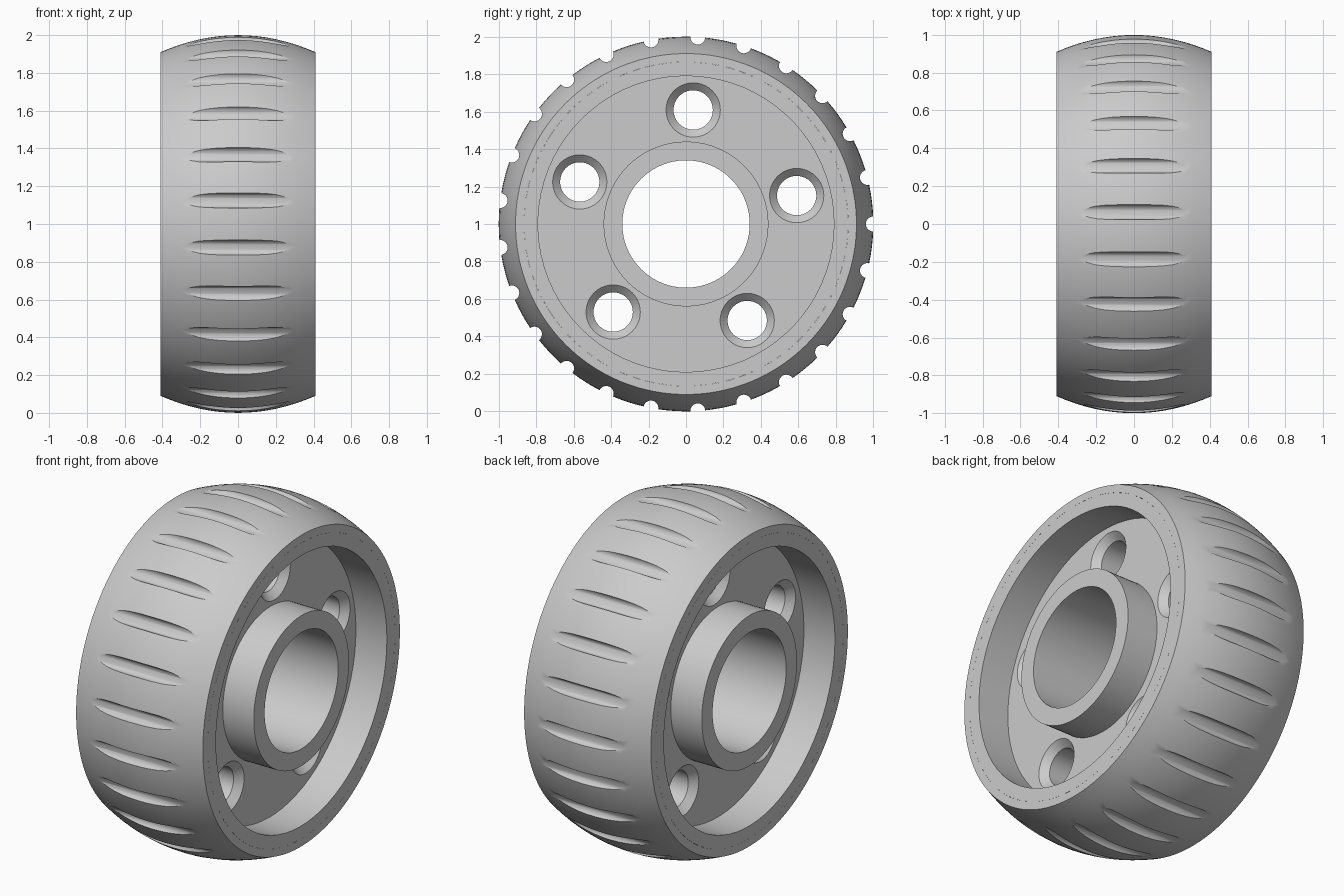
import bpy, bmesh
from math import cos, sin, pi, radians

cube = bpy.data.objects.get("Cube")
if cube:
    bpy.data.objects.remove(cube, do_unlink=True)

HALF = 0.41          # half width of the wheel
WEB = 0.21           # half thickness of the disc between hub and rim
START = radians(14.4)

grey = bpy.data.materials.new("light grey")
grey.use_nodes = True
colour = (0.6, 0.6, 0.6, 1)
grey.diffuse_color = colour
grey.node_tree.nodes["Principled BSDF"].inputs["Base Color"].default_value = colour


def lathe(bm, profile, sides, y=0, z=1):
    """Revolve a closed (x, radius) profile round an axis along x."""
    rings = []
    for i in range(sides):
        a = 2 * pi * i / sides
        rings.append([bm.verts.new((x, y + r * cos(a), z + r * sin(a))) for x, r in profile])
    n = len(profile)
    for i, ring in enumerate(rings):
        nxt = rings[(i + 1) % sides]
        for j in range(n):
            k = (j + 1) % n
            if profile[j][1] or profile[k][1]:
                bm.faces.new((ring[j], ring[k], nxt[k], nxt[j]))


def finish(name, bm):
    bmesh.ops.remove_doubles(bm, verts=bm.verts, dist=1e-5)
    bmesh.ops.recalc_face_normals(bm, faces=bm.faces)
    mesh = bpy.data.meshes.new(name)
    bm.to_mesh(mesh)
    bm.free()
    mesh.materials.append(grey)
    obj = bpy.data.objects.new(name, mesh)
    bpy.context.collection.objects.link(obj)
    return obj


def ring_cutter(name, profile, sides, count, radius):
    """Copies of one lathed shape, spaced evenly round the axle."""
    bm = bmesh.new()
    for i in range(count):
        a = START + 2 * pi * i / count
        lathe(bm, profile, sides, radius * cos(a), 1 + radius * sin(a))
    cutter = finish(name, bm)
    cutter.hide_render = True
    return cutter


def cut(obj, cutter):
    mod = obj.modifiers.new("cut", 'BOOLEAN')
    mod.operation = 'DIFFERENCE'
    mod.solver = 'EXACT'
    mod.object = cutter
    dg = bpy.context.evaluated_depsgraph_get()
    mesh = bpy.data.meshes.new_from_object(obj.evaluated_get(dg))
    obj.modifiers.clear()
    obj.data = mesh
    bpy.data.objects.remove(cutter, do_unlink=True)


def smooth(obj, angle):
    bpy.ops.object.select_all(action='DESELECT')
    obj.select_set(True)
    bpy.context.view_layer.objects.active = obj
    bpy.ops.object.shade_smooth_by_angle(angle=radians(angle))


# Tyre with a crowned tread
steps = 16
crown = []
for i in range(steps + 1):
    t = 2 * i / steps - 1
    crown.append((HALF * t, 1 - 0.09 * t * t))
bm = bmesh.new()
lathe(bm, crown + [(HALF, 0.865), (-HALF, 0.865)], 150)
tyre = finish("tyre", bm)

# Straight round grooves across the tread, running out at the shoulders
cut(tyre, ring_cutter("groove_cutter", [(-0.35, 0), (-0.35, 0.04), (0.35, 0.04), (0.35, 0)],
                      24, 25, 1.0))
smooth(tyre, 30)

# Wheel body: rim, recessed disc and hub with a through bore
side = [(HALF, 0.34), (HALF, 0.44), (WEB, 0.44), (WEB, 0.79), (HALF, 0.79), (HALF, 0.865)]
bm = bmesh.new()
lathe(bm, side + [(-x, r) for x, r in reversed(side)], 75)
body = finish("wheel_body", bm)

# Five bolt holes, countersunk on both sides
sink = [(WEB + 0.01, 0), (WEB + 0.01, 0.155), (WEB - 0.04, 0.105)]
cut(body, ring_cutter("bolt_hole_cutter", sink + [(-x, r) for x, r in reversed(sink)],
                      40, 5, 0.61))
smooth(body, 30)
